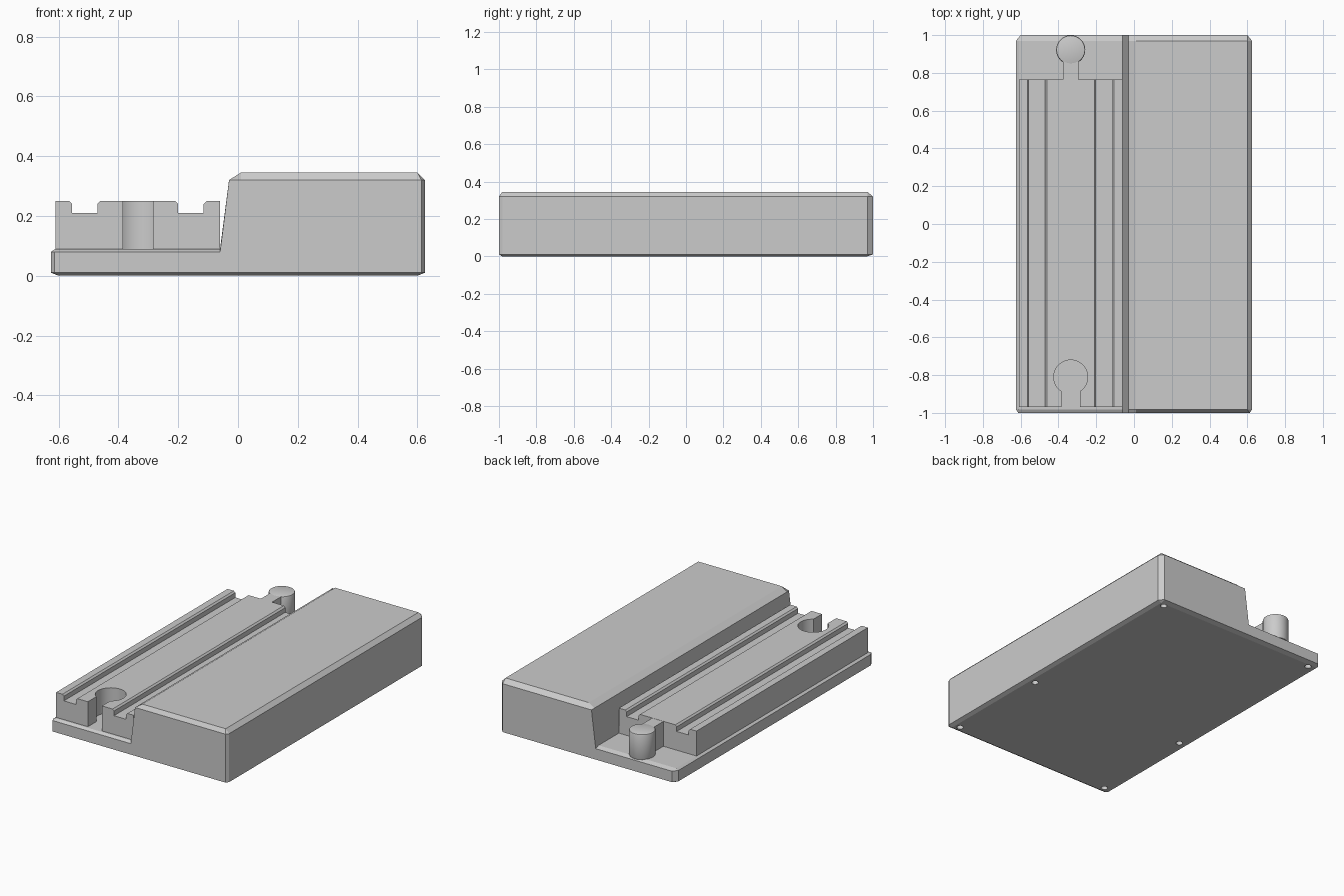
import bpy, bmesh

if "Cube" in bpy.data.objects:
    bpy.data.objects.remove(bpy.data.objects["Cube"], do_unlink=True)

grey = bpy.data.materials.new("plain grey")
grey.use_nodes = True
grey.diffuse_color = (0.6, 0.6, 0.6, 1)
grey.node_tree.nodes["Principled BSDF"].inputs["Base Color"].default_value = (0.6, 0.6, 0.6, 1)


def loft(name, sections):
    """Join matching (x, z) profiles placed along y into a closed solid."""
    bm = bmesh.new()
    rings = [[bm.verts.new((x, y, z)) for x, z in pts] for y, pts in sections]
    n = len(rings[0])
    for a, b in zip(rings, rings[1:]):
        for i in range(n):
            j = (i + 1) % n
            bm.faces.new((a[i], a[j], b[j], b[i]))
    bm.faces.new(rings[0])
    bm.faces.new(rings[-1])
    bmesh.ops.remove_doubles(bm, verts=bm.verts, dist=0.0005)
    bmesh.ops.recalc_face_normals(bm, faces=bm.faces)
    return finish(name, bm)


def finish(name, bm):
    mesh = bpy.data.meshes.new(name)
    bm.to_mesh(mesh)
    bm.free()
    mesh.materials.append(grey)
    obj = bpy.data.objects.new(name, mesh)
    bpy.context.collection.objects.link(obj)
    return obj


def box(name, x0, x1, y0, y1, z0, z1):
    pts = [(x0, z0), (x1, z0), (x1, z1), (x0, z1)]
    return loft(name, [(y0, pts), (y1, pts)])


def cylinder(name, x, y, z0, z1, r, sides=64):
    bm = bmesh.new()
    bmesh.ops.create_cone(bm, cap_ends=True, segments=sides, radius1=r, radius2=r, depth=z1 - z0)
    bmesh.ops.translate(bm, verts=bm.verts, vec=(x, y, (z0 + z1) / 2))
    return finish(name, bm)


def cut(obj, cutters):
    for c in cutters:
        m = obj.modifiers.new("cut", "BOOLEAN")
        m.operation, m.solver, m.object = "DIFFERENCE", "EXACT", c
        c.hide_render = True
    bake(obj)
    for c in cutters:
        bpy.data.objects.remove(c, do_unlink=True)


def bake(obj):
    bpy.context.view_layer.update()
    mesh = bpy.data.meshes.new_from_object(obj.evaluated_get(bpy.context.evaluated_depsgraph_get()))
    obj.modifiers.clear()
    obj.data = mesh


def smooth(obj):
    bpy.ops.object.select_all(action="DESELECT")
    obj.select_set(True)
    bpy.context.view_layer.objects.active = obj
    bpy.ops.object.shade_smooth_by_angle(angle=0.5)


# Stepped body with chamfered rim: low shelf on the right, tall block on the left
W, SHELF, TOP = 0.625, 0.09, 0.345
full = [(-W + 0.025, 0), (-W, 0.01), (-W, 0.08), (-W + 0.015, SHELF), (-0.06, SHELF),
        (-0.03, 0.32), (0.01, TOP), (W - 0.025, TOP), (W, 0.32), (W, 0.01), (W - 0.025, 0)]


def end_profile(inset):
    e = W - inset
    return [(-e, 0.01), (-e, 0.01), (-e, 0.08), (-e, 0.08), (-0.06, 0.08),
            (-0.03, 0.32), (0.01, 0.32), (e, 0.32), (e, 0.32), (e, 0.01), (e, 0.01)]


body = loft("body", [(-1, end_profile(0.012)), (-0.982, full), (0.97, full), (1, end_profile(0.025))])

# Screw holes in the underside
cut(body, [cylinder("screw_hole", x, y, -0.02, 0.04, 0.02, 24)
           for x in (-0.565, 0.565) for y in (-0.95, -0.25, 0.95)])

# Track with two wheel grooves, mirrored about its centre line
CX, RAIL, GROOVE, FOOT, B = -0.335, 0.25, 0.21, 0.085, 0.01
half = [(0.275, FOOT), (0.275, RAIL), (0.22 + B, RAIL), (0.22, RAIL - B), (0.22, GROOVE),
        (0.135, GROOVE), (0.135, RAIL - B), (0.135 - B, RAIL)]
track_pts = [(CX + x, z) for x, z in half] + [(CX - x, z) for x, z in reversed(half)]
track = loft("track", [(-0.97, track_pts), (0.765, track_pts)])

# Keyhole socket at the front of the track
cut(track, [cylinder("socket_round", CX, -0.81, SHELF, 0.4, 0.09),
            box("socket_slot", CX - 0.05, CX + 0.05, -1.1, -0.82, SHELF, 0.4)])
smooth(track)

# Connector peg and neck at the back of the track
box("connector_neck", CX - 0.04, CX + 0.04, 0.76, 0.9, FOOT, RAIL - 0.001)
peg = cylinder("connector_peg", CX, 0.922, FOOT, RAIL, 0.077)
bevel = peg.modifiers.new("rim", "BEVEL")
bevel.width, bevel.segments, bevel.limit_method = 0.008, 2, "ANGLE"
bake(peg)
smooth(peg)
